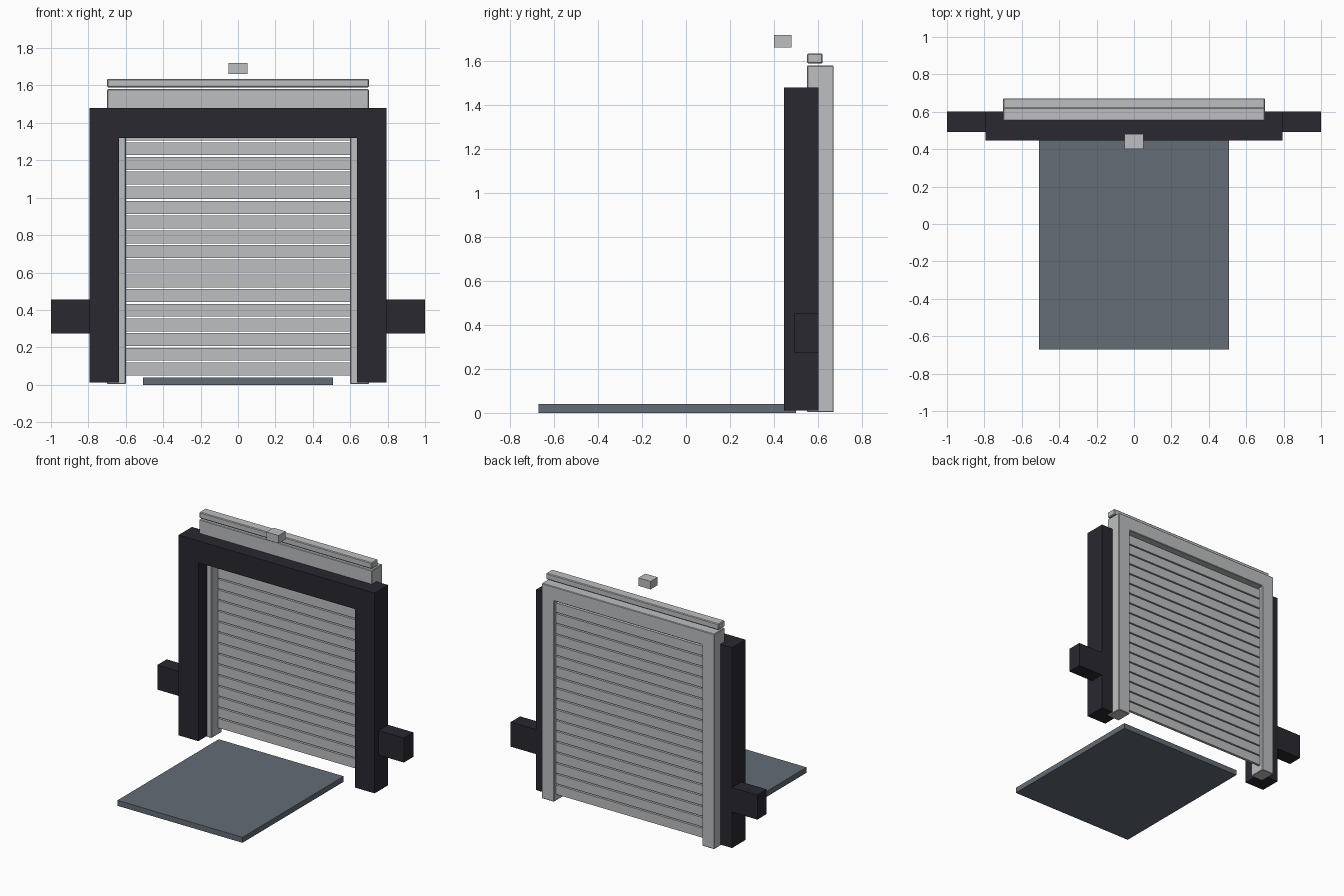
import bpy
import bmesh
from mathutils import Vector

default_cube = bpy.data.objects.get("Cube")
if default_cube:
    bpy.data.objects.remove(default_cube, do_unlink=True)


def make_material(name, rgb):
    mat = bpy.data.materials.new(name)
    mat.use_nodes = True
    color = (*rgb, 1.0)
    mat.diffuse_color = color
    mat.node_tree.nodes["Principled BSDF"].inputs["Base Color"].default_value = color
    return mat


CHARCOAL = make_material("charcoal", (0.022, 0.021, 0.029))
PALE_GREY = make_material("pale_grey", (0.51, 0.52, 0.53))
SLATE = make_material("slate_grey", (0.125, 0.150, 0.180))


def finish(name, bm, mat, bevel=0.0):
    bmesh.ops.recalc_face_normals(bm, faces=bm.faces)
    mesh = bpy.data.meshes.new(name)
    bm.to_mesh(mesh)
    bm.free()
    mesh.materials.append(mat)
    obj = bpy.data.objects.new(name, mesh)
    bpy.context.collection.objects.link(obj)
    if bevel:
        mod = obj.modifiers.new("softened_edges", 'BEVEL')
        mod.width = bevel
        mod.segments = 1
    return obj


def box(name, x, y, z, mat, bevel=0.0):
    """Box from (min, max) ranges on each axis."""
    bm = bmesh.new()
    bmesh.ops.create_cube(bm, size=1.0)
    low, high = Vector((x[0], y[0], z[0])), Vector((x[1], y[1], z[1]))
    for v in bm.verts:
        v.co = (low + high) / 2 + v.co * (high - low)
    return finish(name, bm, mat, bevel)


def portal(name, outer, inner, z, lintel, y, mat, bevel=0.0):
    """Upside-down U profile extruded along y."""
    half = [(outer, z[1]), (outer, z[0]), (inner, z[0]), (inner, lintel)]
    profile = half + [(-px, pz) for px, pz in reversed(half)]
    bm = bmesh.new()
    face = bm.faces.new([bm.verts.new((px, y[0], pz)) for px, pz in profile])
    extruded = bmesh.ops.extrude_face_region(bm, geom=[face])["geom"]
    moved = [g for g in extruded if isinstance(g, bmesh.types.BMVert)]
    bmesh.ops.translate(bm, vec=(0, y[1] - y[0], 0), verts=moved)
    return finish(name, bm, mat, bevel)


# Dark surround and the shutter guides behind it
portal("door_surround", 0.795, 0.635, (0.012, 1.48), 1.32, (0.447, 0.602), CHARCOAL)
portal("shutter_guides", 0.70, 0.60, (0.003, 1.58), 1.475, (0.55, 0.672), PALE_GREY, 0.004)

# Side blocks
for side, sign in (("left", 1), ("right", -1)):
    xs = sorted((sign * 0.79, sign * 1.0))
    box(side + "_side_block", xs, (0.493, 0.602), (0.275, 0.455), CHARCOAL)

# Roller shutter made of repeated slats
shutter = box("shutter_slats", (-0.602, 0.602), (0.628, 0.648), (0.05, 0.119), PALE_GREY)
array = shutter.modifiers.new("stacked_slats", 'ARRAY')
array.count = 18
array.use_relative_offset = False
array.use_constant_offset = True
array.constant_offset_displace = (0, 0, 0.0785)

# Top rail, sensor and floor mat
box("top_rail", (-0.70, 0.70), (0.55, 0.622), (1.59, 1.635), PALE_GREY, 0.005)
box("sensor_box", (-0.05, 0.05), (0.40, 0.481), (1.662, 1.72), PALE_GREY)
box("floor_mat", (-0.507, 0.507), (-0.672, 0.50), (0.0, 0.04), SLATE)
